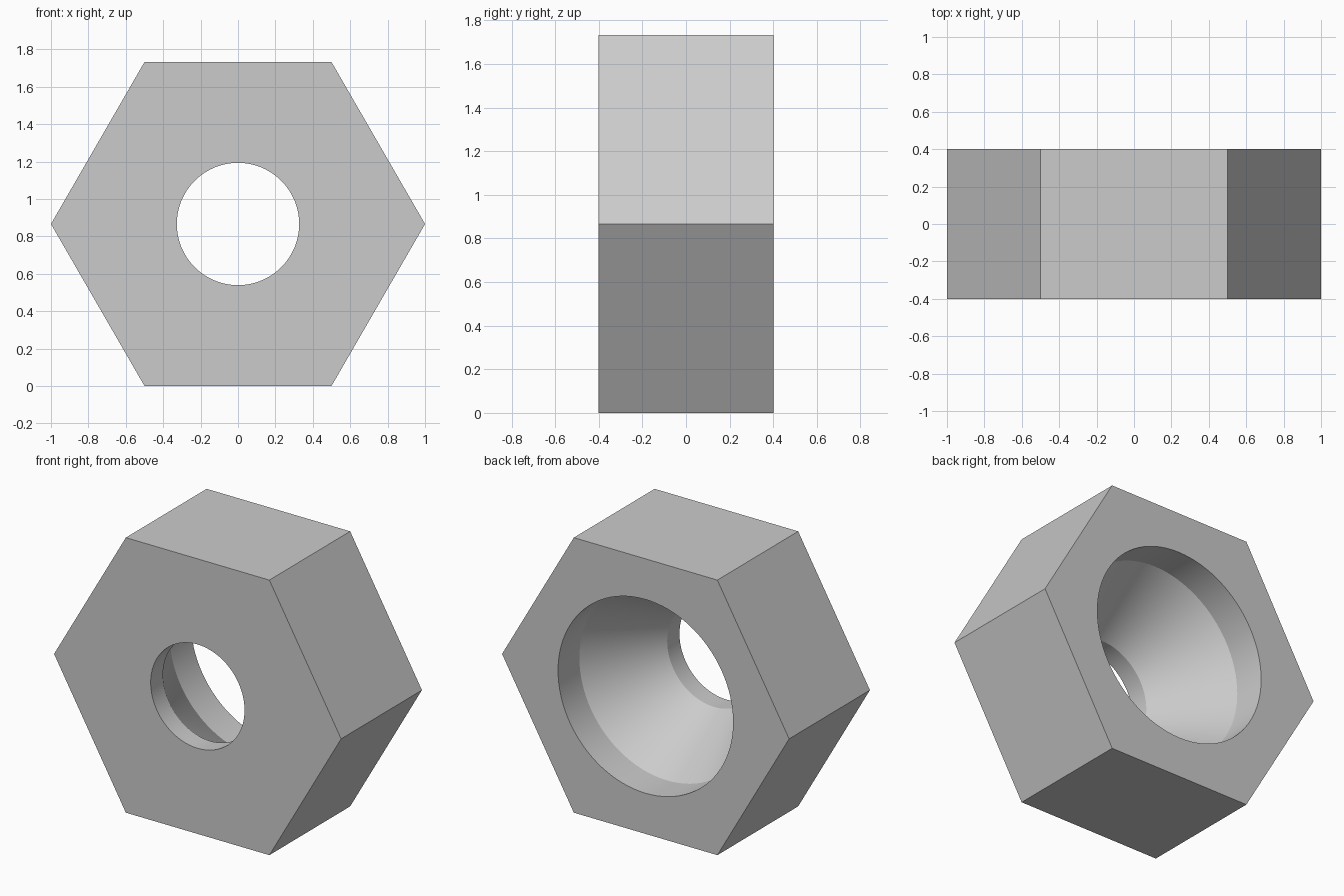
import bpy, bmesh, math

HALF_DEPTH = 0.402
CENTRE_Z = math.sqrt(3) / 2

cube = bpy.data.objects.get("Cube")
if cube:
    bpy.data.objects.remove(cube, do_unlink=True)

steel = bpy.data.materials.new("grey_metal")
steel.use_nodes = True
colour = (0.6, 0.6, 0.6, 1)
steel.diffuse_color = colour
steel.node_tree.nodes["Principled BSDF"].inputs["Base Color"].default_value = colour


def lathe(name, profile, sides):
    """Closed solid of (radius, y) rings around the y axis."""
    bm = bmesh.new()
    rings = []
    for radius, y in profile:
        angles = [2 * math.pi * i / sides for i in range(sides)]
        rings.append([bm.verts.new((radius * math.cos(a), y, CENTRE_Z + radius * math.sin(a)))
                      for a in angles])
    for near, far in zip(rings, rings[1:]):
        for i in range(sides):
            j = (i + 1) % sides
            bm.faces.new((near[i], near[j], far[j], far[i]))
    bm.faces.new(rings[0])
    bm.faces.new(rings[-1])
    bmesh.ops.recalc_face_normals(bm, faces=bm.faces)
    mesh = bpy.data.meshes.new(name)
    bm.to_mesh(mesh)
    bm.free()
    mesh.materials.append(steel)
    obj = bpy.data.objects.new(name, mesh)
    bpy.context.collection.objects.link(obj)
    return obj


# Hexagonal body
nut = lathe("hex_nut", [(1, -HALF_DEPTH), (1, HALF_DEPTH)], 6)

# Bore: narrow front hole, tapered middle, wide back recess
bore = lathe("bore_cutter", [(0.327, -0.6), (0.327, -0.28), (0.61, 0.19), (0.61, 0.6)], 96)
bore.hide_render = True

cut = nut.modifiers.new("bore", "BOOLEAN")
cut.operation = "DIFFERENCE"
cut.solver = "EXACT"
cut.object = bore

bpy.ops.object.select_all(action="DESELECT")
nut.select_set(True)
bpy.context.view_layer.objects.active = nut
bpy.ops.object.modifier_apply(modifier=cut.name)
bpy.data.objects.remove(bore, do_unlink=True)

# Round bore with crisp seams
bpy.ops.object.shade_smooth_by_angle(angle=math.radians(20))
